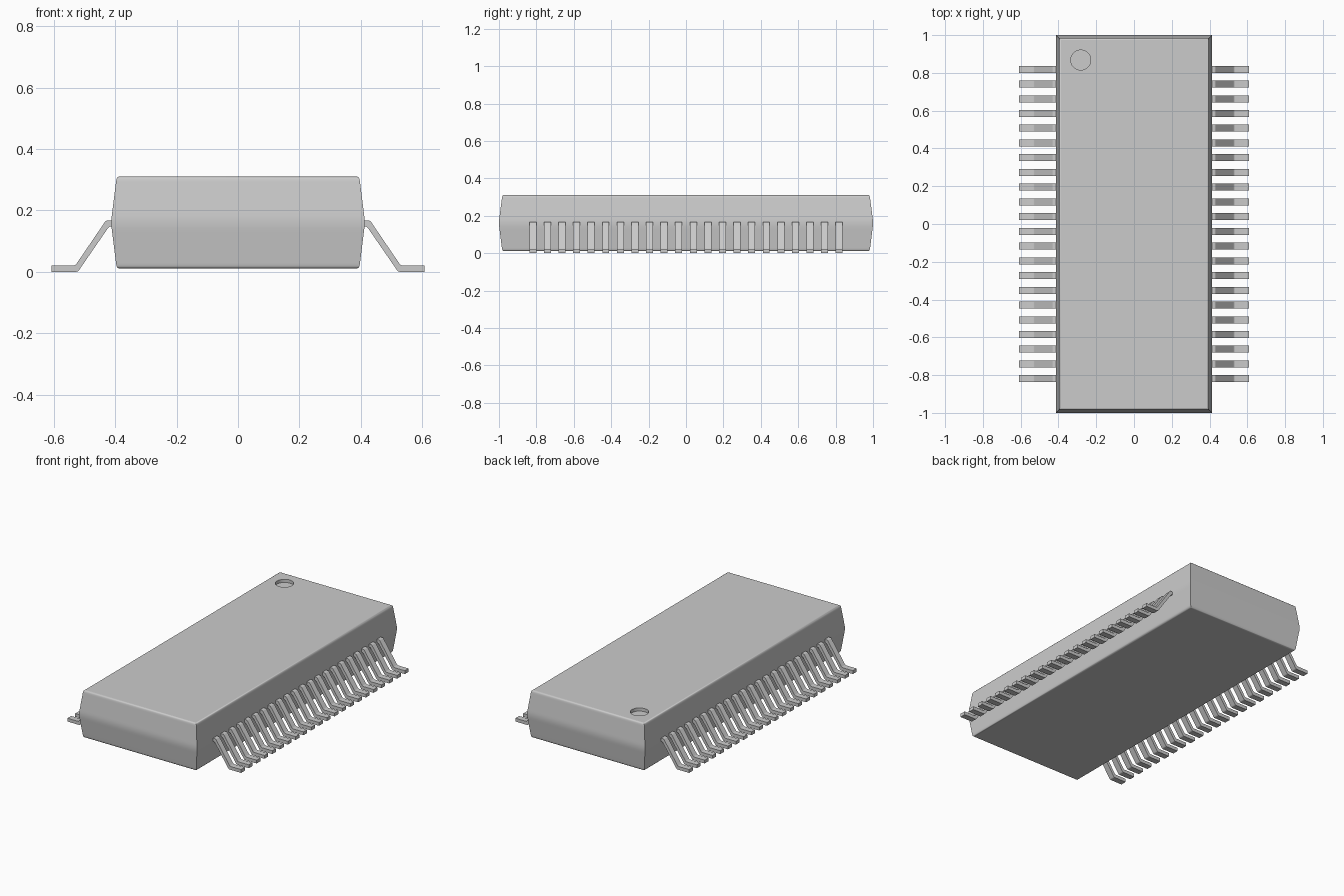
import bpy, bmesh, math

if "Cube" in bpy.data.objects:
    bpy.data.objects.remove(bpy.data.objects["Cube"], do_unlink=True)

grey = bpy.data.materials.new("plain grey")
grey.use_nodes = True
colour = (0.6, 0.6, 0.6, 1)
grey.diffuse_color = colour
grey.node_tree.nodes["Principled BSDF"].inputs["Base Color"].default_value = colour


def make_object(name, bm):
    bmesh.ops.recalc_face_normals(bm, faces=bm.faces)
    mesh = bpy.data.meshes.new(name)
    bm.to_mesh(mesh)
    bm.free()
    mesh.materials.append(grey)
    obj = bpy.data.objects.new(name, mesh)
    bpy.context.collection.objects.link(obj)
    bpy.ops.object.select_all(action="DESELECT")
    obj.select_set(True)
    bpy.context.view_layer.objects.active = obj
    bpy.ops.object.shade_smooth_by_angle(angle=math.radians(30))
    return obj


def loop_of(bm, points):
    verts = [bm.verts.new(p) for p in points]
    edges = [bm.edges.new((v, verts[(i + 1) % len(verts)])) for i, v in enumerate(verts)]
    return verts, edges


def bridge(bm, a, b):
    for i in range(len(a)):
        j = (i + 1) % len(a)
        bm.faces.new((a[i], a[j], b[j], b[i]))


# Package body: stacked rectangles, widest at mid height, softly rounded rims
HALF_X, HALF_Y, MID, HALF_H = 0.413, 1.0, 0.161, 0.15
upper = [(0.018, 0.0012), (0.03, 0.0027), (0.132, 0.0155), (0.14, 0.0166),
         (0.145, 0.0185), (0.1485, 0.022), (HALF_H, 0.027)]
profile = [(-dz, inset) for dz, inset in reversed(upper)] + [(0, 0)] + upper

bm = bmesh.new()
rings = []
for dz, inset in profile:
    x, y = HALF_X - inset, HALF_Y - inset
    rings.append(loop_of(bm, [(sx * x, sy * y, MID + dz)
                              for sx, sy in ((-1, -1), (1, -1), (1, 1), (-1, 1))]))
for (a, _), (b, _) in zip(rings, rings[1:]):
    bridge(bm, a, b)
bm.faces.new(rings[0][0])


# Round first-pin recess in the top face
def circle(z):
    return [(-0.282 + 0.053 * math.cos(t * math.tau / 48),
             0.868 + 0.053 * math.sin(t * math.tau / 48), z) for t in range(48)]


rim, rim_edges = loop_of(bm, circle(MID + HALF_H))
floor, _ = loop_of(bm, circle(MID + HALF_H - 0.02))
bridge(bm, rim, floor)
bm.faces.new(floor)
bmesh.ops.triangle_fill(bm, edges=rings[-1][1] + rim_edges, use_beauty=True)
body = make_object("package_body", bm)
for face in body.data.polygons:
    if abs(face.normal.z) > 0.99:
        face.use_smooth = False

# Gull-wing pins: one bent strip, repeated along the side and mirrored
COUNT, PITCH, HALF_W = 22, 0.078, 0.0185
outline = [(0.39, 0.168), (0.43, 0.168), (0.53, 0.021), (0.608, 0.021),
           (0.608, 0.0), (0.522, 0.0), (0.42, 0.148), (0.39, 0.148)]
first_y = -PITCH * (COUNT - 1) / 2
bm = bmesh.new()
near, _ = loop_of(bm, [(x, first_y - HALF_W, z) for x, z in outline])
far, _ = loop_of(bm, [(x, first_y + HALF_W, z) for x, z in outline])
bridge(bm, near, far)
bm.faces.new(near)
bm.faces.new(far)
bends = [bm.edges.get((near[i], far[i])) for i in (1, 2, 5, 6)]
bmesh.ops.bevel(bm, geom=bends, offset=0.006, segments=3, profile=0.5, affect="EDGES")
pins = make_object("pins", bm)

row = pins.modifiers.new("row", "ARRAY")
row.count = COUNT
row.use_relative_offset = False
row.use_constant_offset = True
row.constant_offset_displace = (0, PITCH, 0)
pins.modifiers.new("other_side", "MIRROR").use_axis[0] = True
